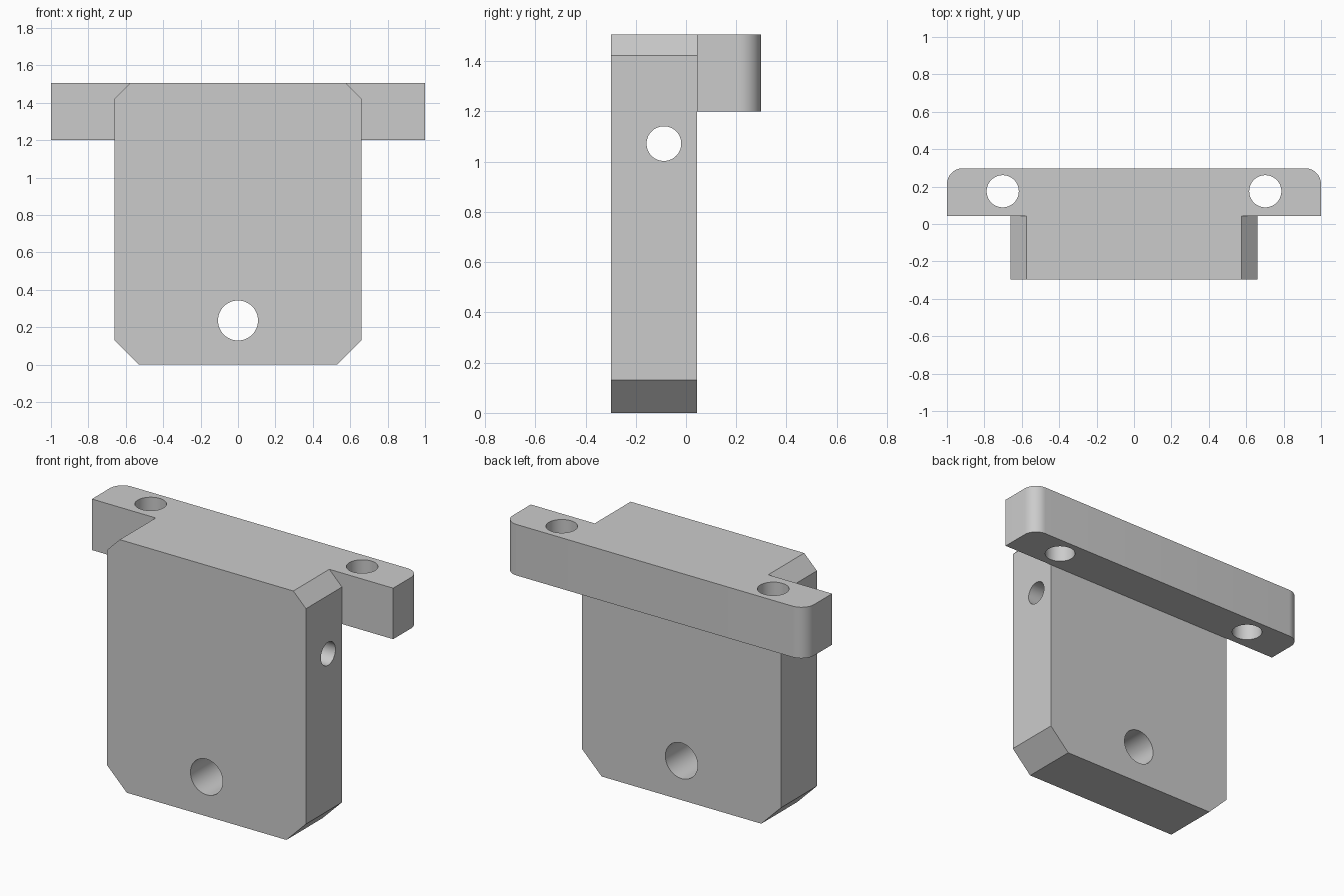
import bpy, bmesh, math
from mathutils import Matrix, Vector

if "Cube" in bpy.data.objects:
    bpy.data.objects.remove(bpy.data.objects["Cube"], do_unlink=True)

TOP, FRONT, JOIN, BACK = 1.506, -0.298, 0.043, 0.298

grey = bpy.data.materials.new("plain grey")
grey.use_nodes = True
colour = (0.6, 0.6, 0.6, 1)
grey.diffuse_color = colour
grey.node_tree.nodes["Principled BSDF"].inputs["Base Color"].default_value = colour


def add_object(name, bm):
    bmesh.ops.recalc_face_normals(bm, faces=bm.faces)
    mesh = bpy.data.meshes.new(name)
    bm.to_mesh(mesh)
    bm.free()
    mesh.materials.append(grey)
    obj = bpy.data.objects.new(name, mesh)
    bpy.context.collection.objects.link(obj)
    return obj


def extrude_half_profile(name, half, to_point, offset):
    """Mirror a right-hand outline across x = 0 and extrude it."""
    outline = half + [(-x, v) for x, v in reversed(half)]
    bm = bmesh.new()
    face = bm.faces.new([bm.verts.new(to_point(x, v)) for x, v in outline])
    new = bmesh.ops.extrude_face_region(bm, geom=[face])["geom"]
    verts = [g for g in new if isinstance(g, bmesh.types.BMVert)]
    bmesh.ops.translate(bm, verts=verts, vec=offset)
    return add_object(name, bm)


def boolean(target, other, operation):
    mod = target.modifiers.new(other.name, "BOOLEAN")
    mod.operation, mod.solver, mod.object = operation, "EXACT", other


def drill(name, centre, radius, length, axis):
    bm = bmesh.new()
    turn = Vector((0, 0, 1)).rotation_difference(Vector(axis)).to_matrix().to_4x4()
    bmesh.ops.create_cone(bm, cap_ends=True, segments=64, radius1=radius,
                          radius2=radius, depth=length,
                          matrix=Matrix.Translation(centre) @ turn)
    obj = add_object(name, bm)
    obj.hide_render = True
    return obj


# Main plate with chamfered corners
bracket = extrude_half_profile(
    "bracket_plate",
    [(0.53, 0), (0.66, 0.13), (0.66, 1.422), (0.576, TOP)],
    lambda x, z: (x, FRONT, z), (0, JOIN - FRONT, 0))

# Mounting bar with rounded back corners
R = 0.085
arc = [(1 - R + R * math.cos(a), BACK - R + R * math.sin(a))
       for a in (math.pi / 2 * i / 12 for i in range(13))]
bar = extrude_half_profile("mounting_bar", [(1, JOIN)] + arc,
                           lambda x, y: (x, y, 1.2), (0, 0, TOP - 1.2))

# Join the parts, then drill the holes
cutters = [bar,
           drill("front_hole", (0, -0.1, 0.236), 0.107, 1, (0, 1, 0)),
           drill("cross_hole", (0, -0.088, 1.072), 0.069, 3, (1, 0, 0))]
cutters += [drill(side + "_bolt_hole", (x, 0.175, 1.35), 0.086, 1, (0, 0, 1))
            for side, x in (("left", 0.702), ("right", -0.702))]
for cutter in cutters:
    boolean(bracket, cutter, "UNION" if cutter is bar else "DIFFERENCE")

# Apply the cuts and remove the helpers
bpy.ops.object.select_all(action="DESELECT")
bracket.select_set(True)
bpy.context.view_layer.objects.active = bracket
for mod in list(bracket.modifiers):
    bpy.ops.object.modifier_apply(modifier=mod.name)
for cutter in cutters:
    bpy.data.objects.remove(cutter, do_unlink=True)
bpy.ops.object.shade_smooth_by_angle(angle=math.radians(30))
